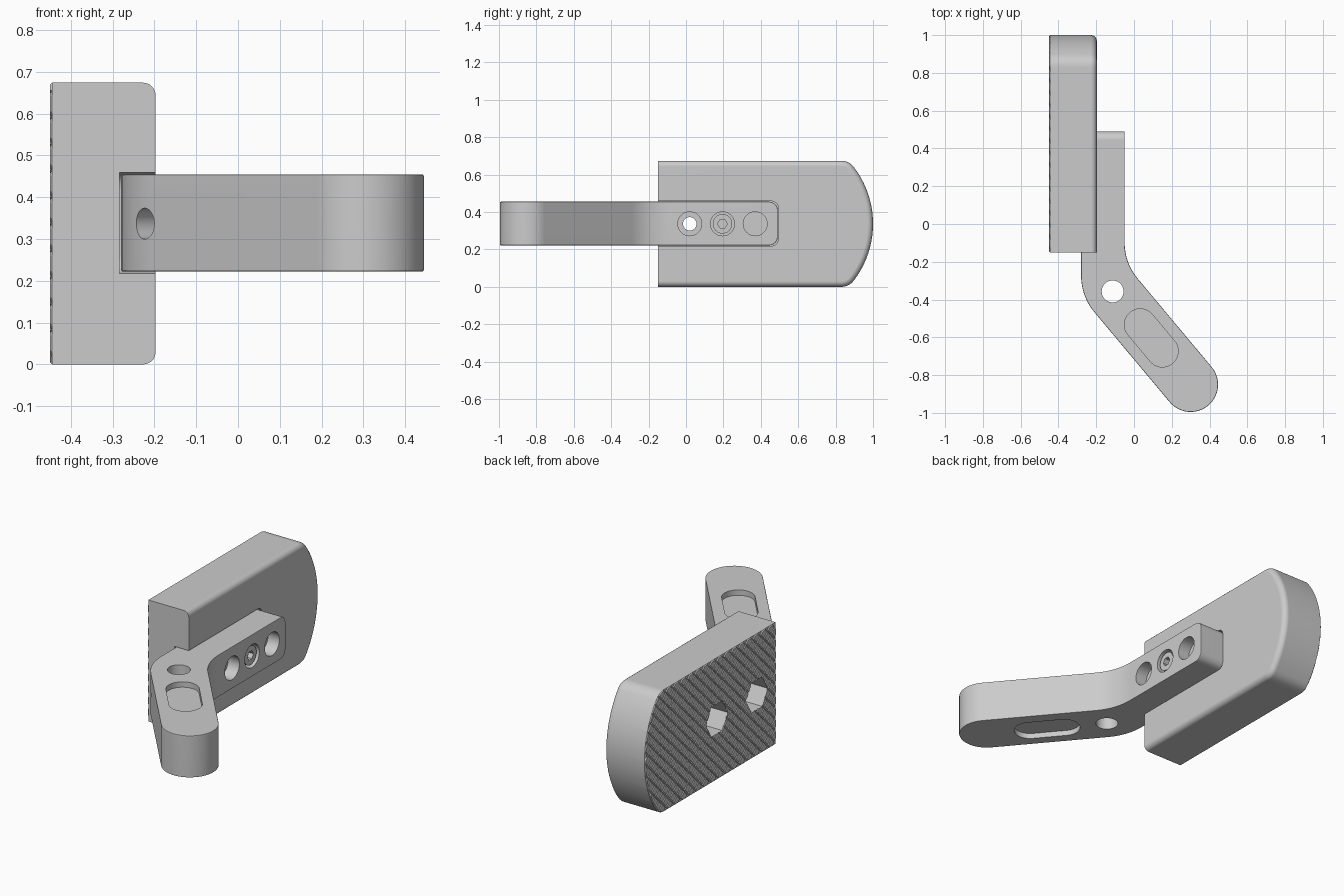
import bpy, bmesh, math
from mathutils import Vector

if "Cube" in bpy.data.objects:
    bpy.data.objects.remove(bpy.data.objects["Cube"])

grey = bpy.data.materials.new("plain_grey")
grey.diffuse_color = (0.6, 0.6, 0.6, 1)
grey.use_nodes = True
grey.node_tree.nodes["Principled BSDF"].inputs["Base Color"].default_value = grey.diffuse_color


def add(name, bm):
    bmesh.ops.recalc_face_normals(bm, faces=bm.faces)
    me = bpy.data.meshes.new(name)
    bm.to_mesh(me)
    bm.free()
    me.materials.append(grey)
    ob = bpy.data.objects.new(name, me)
    bpy.context.collection.objects.link(ob)
    return ob


def prism_bm(pts, axis, lo, hi):
    """Extrude a 2D outline along x (points are y,z) or z (points are x,y)."""
    bm = bmesh.new()
    place = (lambda p, h: (h, p[0], p[1])) if axis == 'x' else (lambda p, h: (p[0], p[1], h))
    a = [bm.verts.new(place(p, lo)) for p in pts]
    b = [bm.verts.new(place(p, hi)) for p in pts]
    bm.faces.new(a[::-1])
    bm.faces.new(b)
    n = len(pts)
    for i in range(n):
        bm.faces.new((a[i], a[(i + 1) % n], b[(i + 1) % n], b[i]))
    bmesh.ops.recalc_face_normals(bm, faces=bm.faces)
    return bm


def cylinder(name, p0, p1, r, n=40):
    p0, p1 = Vector(p0), Vector(p1)
    bm = bmesh.new()
    bmesh.ops.create_cone(bm, cap_ends=True, segments=n, radius1=r, radius2=r, depth=(p1 - p0).length)
    q = (p1 - p0).to_track_quat('Z', 'Y')
    for v in bm.verts:
        v.co = q @ v.co + (p0 + p1) / 2
    return add(name, bm)


def apply_mod(ob, mod):
    bpy.context.view_layer.objects.active = ob
    bpy.ops.object.modifier_apply(modifier=mod.name)


def cut(ob, cutter):
    m = ob.modifiers.new("cut", 'BOOLEAN')
    m.operation, m.solver, m.object = 'DIFFERENCE', 'EXACT', cutter
    apply_mod(ob, m)
    bpy.data.objects.remove(cutter)


def corner(a, c, b, n=8):
    """Rounded corner from a to b, pulled toward c."""
    a, b, c = Vector(a), Vector(b), Vector(c)
    return [tuple(a * (1 - t)**2 + c * 2 * t * (1 - t) + b * t * t) for t in [i / n for i in range(n + 1)]]


def arc(cx, cy, r, a0, a1, n):
    return [(cx + r * math.cos(math.radians(a0 + (a1 - a0) * i / n)),
             cy + r * math.sin(math.radians(a0 + (a1 - a0) * i / n))) for i in range(n + 1)]


ZM, H = 0.337, 0.674          # mid height, pad height
BACK, FRONT = -0.445, -0.197  # pad faces along x

# Pad outline with a bowed far end
low = corner((0.829, 0), (0.873, 0), (0.899, ZM - 0.301))
bow = arc(0.5, ZM, 0.5, -37, 37, 20)[1:-1]
high = [(y, H - z) for y, z in reversed(low)]
bm = prism_bm([(-0.15, 0)] + low + bow + high + [(-0.15, H)], 'x', BACK, FRONT)
rim = [e for e in bm.edges if all(abs(v.co.x - FRONT) < 1e-5 for v in e.verts)
       and not all(v.co.y < -0.149 for v in e.verts)]
bmesh.ops.bevel(bm, geom=rim, offset=0.03, segments=5, profile=0.5, affect='EDGES')

# Knurled grip: slice the back face into diamonds and raise each one
on_back = lambda f: all(abs(v.co.x - BACK) < 1e-5 for v in f.verts)
for s in (1, -1):
    for i in range(-45, 46):
        faces = [f for f in bm.faces if on_back(f)]
        geom = faces + list({e for f in faces for e in f.edges}) + list({v for f in faces for v in f.verts})
        d = Vector((0, 1, s)).normalized()
        bmesh.ops.bisect_plane(bm, geom=geom, dist=1e-5,
                               plane_co=Vector((0, 0.42, ZM)) + d * (i * 0.045 + 0.011), plane_no=d)
cells = [f for f in bm.faces if on_back(f) and f.calc_area() > 0.0004]
bmesh.ops.inset_individual(bm, faces=cells, thickness=0.005, depth=0.005, use_even_offset=True)
pad = add("grip_pad", bm)

# Slot for the arm, with a little clearance
z0, z1 = 0.222, 0.455


def tongue(y0, y1, lo, hi, r=0.045):
    return ([(y0, lo)] + corner((y1 - r, lo), (y1, lo), (y1, lo + r))
            + corner((y1, hi - r), (y1, hi), (y1 - r, hi)) + [(y0, hi)])


cut(pad, add("slot_cutter", prism_bm(tongue(-0.4, 0.494, z0 - 0.004, z1 + 0.004), 'x', -0.284, 0)))

# Arm: straight tongue, bend, and angled bar with a round tip
D, N = Vector((0.642, -0.767)), Vector((0.767, 0.642))
tip, R = Vector((0.30, -0.85)), 0.145
side = lambda s, t: tuple(tip + N * R * s - D * t)
ang = math.degrees(math.atan2(N.y, N.x))
outline = ([(-0.28, 0.49)]
           + corner((-0.28, -0.27), (-0.28, -0.383), side(-1, 0.62), 10)
           + arc(tip.x, tip.y, R, ang - 180, ang, 28)
           + corner(side(1, 0.61), (-0.05, -0.206), (-0.05, -0.09), 10) + [(-0.05, 0.49)])
bm = prism_bm(outline, 'z', z0, z1)
ends = [e for e in bm.edges if all(v.co.y > 0.48 for v in e.verts)
        and abs(e.verts[0].co.z - e.verts[1].co.z) < 1e-5]
bmesh.ops.bevel(bm, geom=ends, offset=0.045, segments=6, profile=0.5, affect='EDGES')
arm = add("bent_arm", bm)
m = arm.modifiers.new("edge", 'BEVEL')
m.width, m.segments, m.limit_method, m.angle_limit = 0.005, 2, 'ANGLE', math.radians(40)
apply_mod(arm, m)

# Vertical holes with side set-screw holes running into them
for c in (tip, Vector((-0.113, -0.357))):
    cut(arm, cylinder("hole_cutter", (c.x, c.y, 0), (c.x, c.y, 0.7), 0.058))
    e = c - N * 0.25
    cut(arm, cylinder("side_cutter", (e.x, e.y, ZM), (c.x, c.y, ZM), 0.037, 32))

# Long pockets on the top and bottom of the arm
a, b = Vector((0.033, -0.533)), Vector((0.15, -0.673))
pocket = arc(b.x, b.y, 0.084, ang - 180, ang, 18) + arc(a.x, a.y, 0.084, ang, ang + 180, 18)
for lo, hi in ((z1 - 0.03, z1 + 0.1), (z0 - 0.1, z0 + 0.03)):
    cut(arm, add("pocket_cutter", prism_bm(pocket, 'z', lo, hi)))

# Mounting holes: counterbored in the arm, hex socket in the pad back
for y in (0.02, 0.37):
    cut(arm, cylinder("bore_cutter", (-0.12, y, ZM), (0.1, y, ZM), 0.064))
    for ob in (arm, pad):
        cut(ob, cylinder("through_cutter", (-0.6, y, ZM), (0.1, y, ZM), 0.036))
    cut(pad, add("hex_cutter", prism_bm(arc(y, ZM, 0.095, 0, 300, 5), 'x', -0.6, -0.34)))

# Centre screw sitting in its recess
cut(arm, cylinder("recess_cutter", (-0.10, 0.195, ZM), (0.1, 0.195, ZM), 0.064))
screw = cylinder("centre_screw", (-0.15, 0.195, ZM), (-0.06, 0.195, ZM), 0.052)
cut(screw, add("socket_cutter", prism_bm(arc(0.195, ZM, 0.026, 0, 300, 5), 'x', -0.09, 0)))

# Smooth shading with crisp edges
for ob in (pad, arm, screw):
    bpy.ops.object.select_all(action='DESELECT')
    ob.select_set(True)
    bpy.context.view_layer.objects.active = ob
    bpy.ops.object.shade_smooth_by_angle(angle=math.radians(30))
    ob.modifiers.new("normals", 'WEIGHTED_NORMAL').keep_sharp = True
